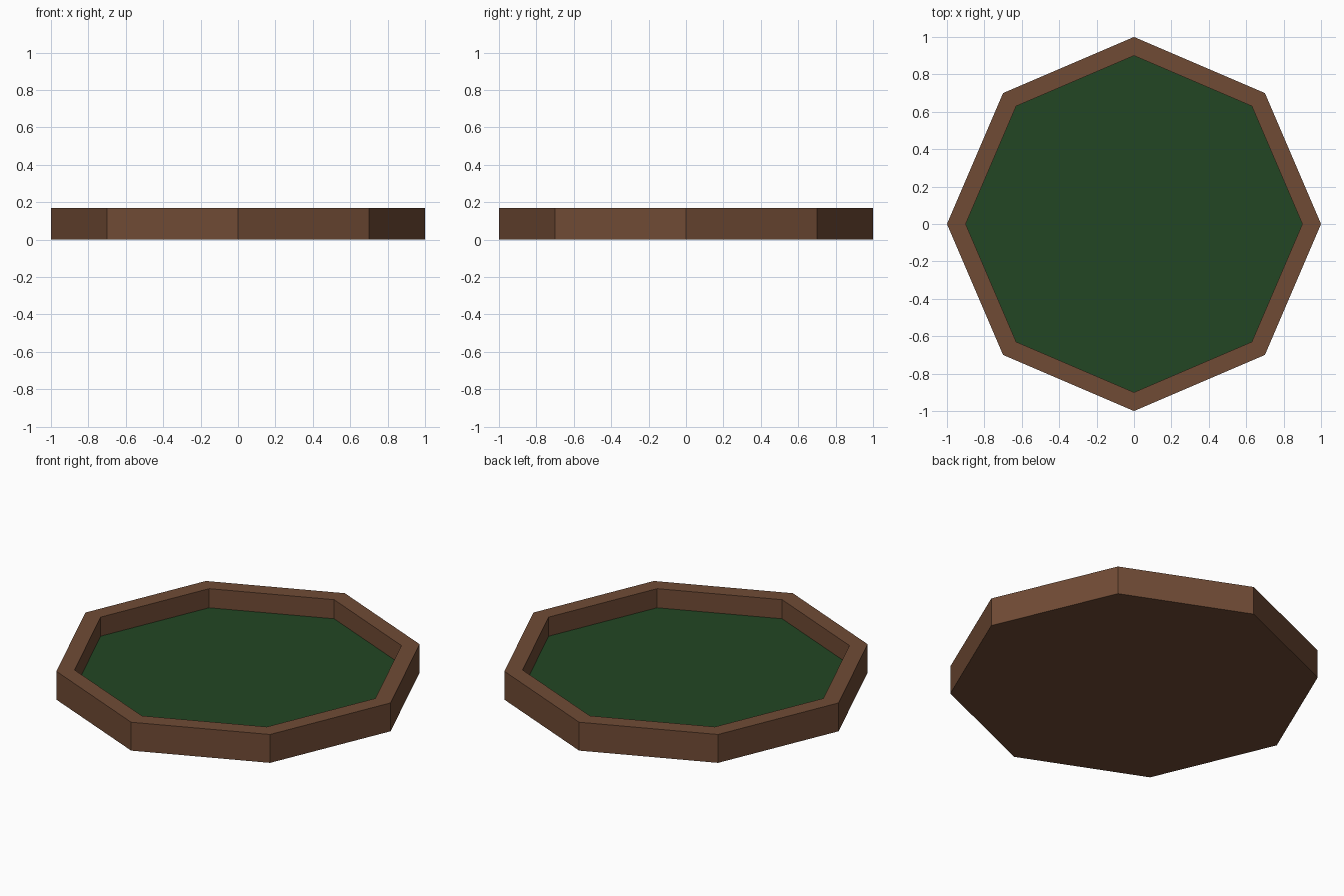
import bpy, bmesh

if "Cube" in bpy.data.objects:
    bpy.data.objects.remove(bpy.data.objects["Cube"])

HEIGHT, FLOOR, INNER = 0.168, 0.055, 0.9


def make_material(name, srgb):
    mat = bpy.data.materials.new(name)
    lin = [((c / 255 + 0.055) / 1.055) ** 2.4 for c in srgb]
    mat.diffuse_color = (*lin, 1)
    mat.use_nodes = True
    mat.node_tree.nodes["Principled BSDF"].inputs["Base Color"].default_value = mat.diffuse_color
    return mat


def octagon(bm, scale, z):
    pts = [(1, 0), (.7, .7), (0, 1), (-.7, .7), (-1, 0), (-.7, -.7), (0, -1), (.7, -.7)]
    return [bm.verts.new((x * scale, y * scale, z)) for x, y in pts]


def add_object(name, bm, mat):
    bmesh.ops.recalc_face_normals(bm, faces=bm.faces)
    mesh = bpy.data.meshes.new(name)
    bm.to_mesh(mesh)
    bm.free()
    mesh.materials.append(mat)
    obj = bpy.data.objects.new(name, mesh)
    bpy.context.collection.objects.link(obj)
    return obj


wood = make_material("brown wood", (112, 75, 53))
felt = make_material("green felt", (34, 70, 35))

# Octagonal tray: closed base, outer wall, rim, inner wall, green floor
bm = bmesh.new()
rings = [octagon(bm, 1, 0), octagon(bm, 1, HEIGHT),
         octagon(bm, INNER, HEIGHT), octagon(bm, INNER, FLOOR)]
bm.faces.new(rings[0][::-1])
for low, high in zip(rings, rings[1:]):
    for i in range(8):
        j = (i + 1) % 8
        bm.faces.new((low[i], low[j], high[j], high[i]))
bm.faces.new(rings[-1]).material_index = 1
tray = add_object("octagonal_tray", bm, wood)
tray.data.materials.append(felt)
